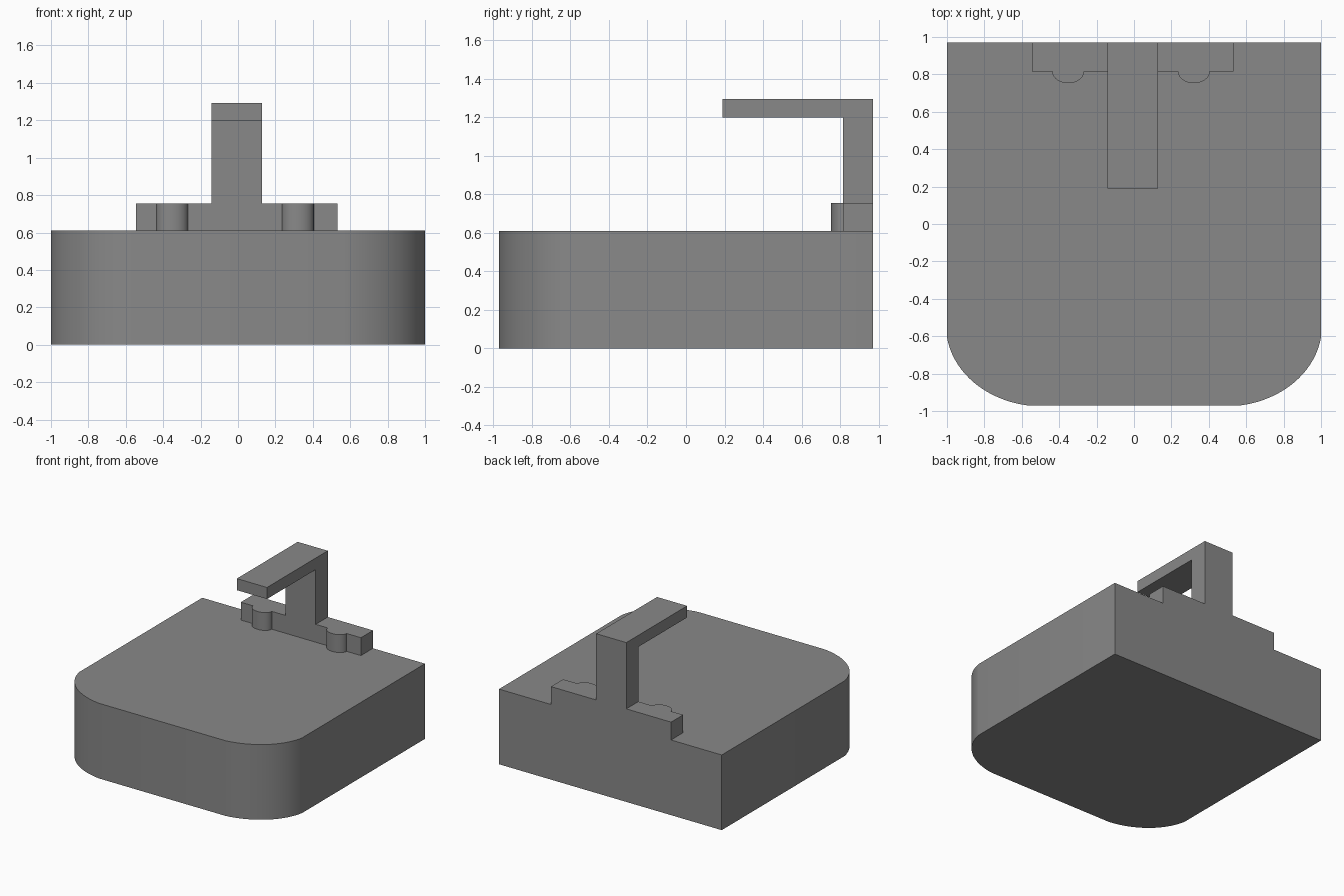
import bpy, bmesh
from math import sin, cos, pi, radians
from mathutils import Vector

if "Cube" in bpy.data.objects:
    bpy.data.objects.remove(bpy.data.objects["Cube"])

BACK, FRONT = 0.97, -0.97
BASE_TOP, PLATE_TOP = 0.61, 0.755
PLATE_FRONT = 0.815

# Dark grey shared by every part
grey = bpy.data.materials.new("dark_grey")
grey.diffuse_color = (0.25, 0.25, 0.25, 1)
grey.use_nodes = True
grey.node_tree.nodes["Principled BSDF"].inputs["Base Color"].default_value = grey.diffuse_color


def prism(name, points, direction, smooth=False):
    """Extrude a closed outline of 3D points along a direction."""
    bm = bmesh.new()
    face = bm.faces.new([bm.verts.new(p) for p in points])
    new = bmesh.ops.extrude_face_region(bm, geom=[face])["geom"]
    verts = [g for g in new if isinstance(g, bmesh.types.BMVert)]
    bmesh.ops.translate(bm, verts=verts, vec=Vector(direction))
    # the starting face survives as the closing cap
    bmesh.ops.recalc_face_normals(bm, faces=bm.faces[:])
    mesh = bpy.data.meshes.new(name)
    bm.to_mesh(mesh)
    bm.free()
    mesh.materials.append(grey)
    obj = bpy.data.objects.new(name, mesh)
    bpy.context.collection.objects.link(obj)
    if smooth:
        bpy.ops.object.select_all(action="DESELECT")
        obj.select_set(True)
        bpy.context.view_layer.objects.active = obj
        bpy.ops.object.shade_smooth_by_angle(angle=radians(25))
    return obj


def arc(cx, cy, rx, ry, start, end, steps):
    """Points along an elliptical arc."""
    angles = [start + (end - start) * i / steps for i in range(steps + 1)]
    return [(cx + rx * cos(a), cy + ry * sin(a)) for a in angles]


# Basin block: square back corners, elliptical front corners
left = arc(-0.49, -0.545, 0.515, 0.43, pi + 0.14, 1.5 * pi - 0.153, 20)
right = [(-x, y) for x, y in reversed(left)]
outline = [(-1, BACK)] + left + right + [(1, BACK)]
prism("basin_block", [(x, y, 0) for x, y in outline], (0, 0, BASE_TOP), True)

# Tap plate with two rounded handle bumps on its front edge
outline = [(-0.545, BACK), (-0.545, PLATE_FRONT)]
for cx in (-0.352, 0.32):
    outline += arc(cx, PLATE_FRONT, 0.085, 0.062, pi, 2 * pi, 16)
outline += [(0.533, PLATE_FRONT), (0.533, BACK)]
prism("tap_plate", [(x, y, BASE_TOP) for x, y in outline],
      (0, 0, PLATE_TOP - BASE_TOP), True)

# Spout: upright post and horizontal arm as one L profile
profile = [(BACK, PLATE_TOP), (BACK, 1.293), (0.19, 1.293), (0.19, 1.199),
           (PLATE_FRONT, 1.199), (PLATE_FRONT, PLATE_TOP)]
prism("spout", [(-0.143, y, z) for y, z in profile], (0.27, 0, 0))
